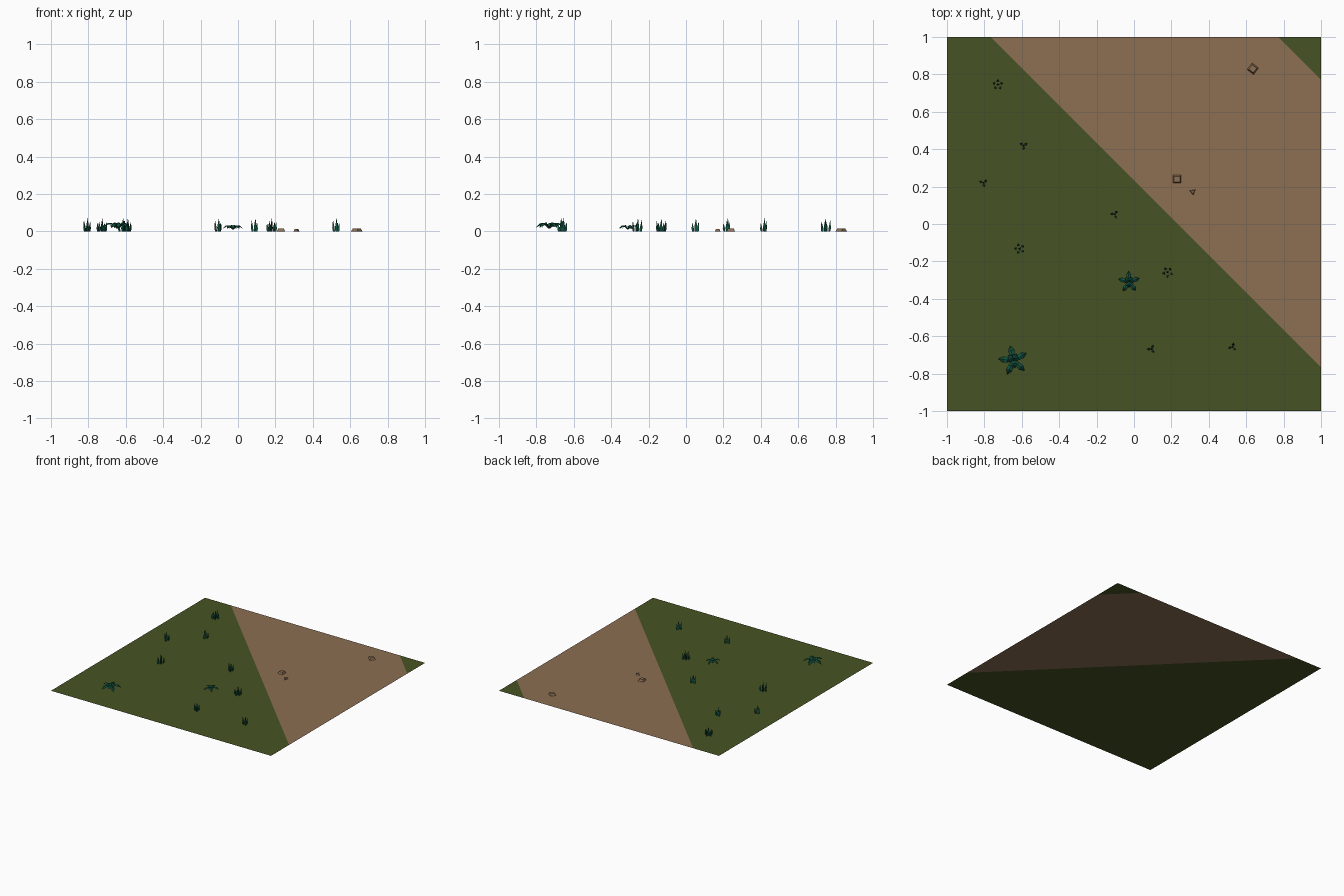
import bpy, bmesh, math, random
from mathutils import Vector

if "Cube" in bpy.data.objects:
    bpy.data.objects.remove(bpy.data.objects["Cube"])
random.seed(4)

def material(name, col):
    m = bpy.data.materials.new(name)
    m.diffuse_color = (*col, 1)
    m.use_nodes = True
    m.node_tree.nodes["Principled BSDF"].inputs["Base Color"].default_value = m.diffuse_color
    return m

GRASS = material("grass green", (0.062, 0.086, 0.017))
DIRT = material("dirt brown", (0.262, 0.156, 0.084))
LEAF = material("leaf teal", (0.006, 0.088, 0.052))

def finish(bm, name, mats, loc=(0, 0, 0)):
    me = bpy.data.meshes.new(name)
    bm.to_mesh(me)
    bm.free()
    for m in mats:
        me.materials.append(m)
    ob = bpy.data.objects.new(name, me)
    ob.location = loc
    bpy.context.collection.objects.link(ob)
    return ob

# Ground sheet, cut by two diagonals into grass and a dirt path
bm = bmesh.new()
bmesh.ops.create_grid(bm, x_segments=1, y_segments=1, size=1)
for d in (0.235, 1.77):
    bmesh.ops.bisect_plane(bm, geom=bm.verts[:] + bm.edges[:] + bm.faces[:],
                           plane_co=(d, 0, 0), plane_no=(1, 1, 0))
for f in bm.faces:
    c = f.calc_center_median()
    f.material_index = int(0.235 < c.x + c.y < 1.77)
finish(bm, "ground", [GRASS, DIRT])

def blade(bm, base, ang, lean, h, w):
    """Upright spike: three-sided, widest a little above the ground."""
    out = Vector((math.cos(ang), math.sin(ang), 0))
    rings = []
    for z, r, o in ((0, 0.75, 0), (0.3 * h, 1, 0.35 * lean)):
        ring = []
        for k in range(3):
            a = ang + math.tau * k / 3
            ring.append(bm.verts.new(base + out * o + Vector((math.cos(a) * w * r, math.sin(a) * w * r, z))))
        rings.append(ring)
    tip = bm.verts.new(base + out * lean + Vector((0, 0, h)))
    for k in range(3):
        n = (k + 1) % 3
        bm.faces.new((rings[0][k], rings[0][n], rings[1][n], rings[1][k]))
        bm.faces.new((rings[1][k], rings[1][n], tip))

def tuft(name, x, y, count, spread, turn):
    bm = bmesh.new()
    heights = (0.052, 0.062, 0.045, 0.056, 0.048)
    blade(bm, Vector((0, 0, 0)), turn, 0.002, 0.072, 0.009)
    for i in range(count):
        a = turn + math.tau * i / count
        base = Vector((math.cos(a), math.sin(a), 0)) * spread
        blade(bm, base, a, 0.006, heights[i], 0.008)
    finish(bm, name, [LEAF], (x, y, 0))

# Grass tufts: small with three outer blades, large with five
for i, (x, y) in enumerate([(-0.59, 0.42), (-0.805, 0.22), (-0.103, 0.052), (0.093, -0.668), (0.527, -0.658)]):
    tuft(f"small_grass_tuft_{i}", x, y, 3, 0.014, 0.5 + i * 0.2)
for i, (x, y) in enumerate([(-0.728, 0.745), (-0.612, -0.132), (0.18, -0.258)]):
    tuft(f"large_grass_tuft_{i}", x, y, 5, 0.020, 0.3 + i * 0.3)

def leaf(bm, ang, length, top, w):
    """Arching leaf folded along its midrib: (distance, height, half width)."""
    out = Vector((math.cos(ang), math.sin(ang), 0))
    side = Vector((-out.y, out.x, 0))
    rows = []
    for d, z, s in ((0.03, 0.35, 0.25), (0.38, 0.95, 0.8), (0.68, 0.9, 1), (1, 0.4, 0)):
        c = out * d * length + Vector((0, 0, z * top))
        if s:
            drop = Vector((0, 0, 0.16 * top * s))
            rows.append([bm.verts.new(p) for p in (c - side * s * w - drop, c, c + side * s * w - drop)])
        else:
            tip = bm.verts.new(c)
    for a, b in zip(rows, rows[1:]):
        for k in (0, 1):
            bm.faces.new((a[k], b[k], b[k + 1], a[k + 1]))
    for k in (0, 1):
        bm.faces.new((rows[-1][k], tip, rows[-1][k + 1]))

def fern(name, x, y, radius, top, turn):
    bm = bmesh.new()
    for i in range(5):
        a = math.radians(turn + 72 * i)
        leaf(bm, a, radius, top, radius * 0.21)
        if i % 2 == 0:
            leaf(bm, a + 0.6, radius * 0.5, top * 1.05, radius * 0.17)
    finish(bm, name, [LEAF], (x, y, 0))

# Broad-leaved plants
fern("large_leafy_plant", -0.645, -0.73, 0.081, 0.048, 102)
fern("small_leafy_plant", -0.027, -0.31, 0.059, 0.034, 92)

def stone(name, x, y, sides, radius, h, turn):
    bm = bmesh.new()
    bmesh.ops.create_cone(bm, cap_ends=True, segments=sides, radius1=radius, radius2=radius * 0.68, depth=h)
    ob = finish(bm, name, [DIRT], (x, y, h / 2))
    ob.rotation_euler.z = math.radians(turn)

# Low stones on the path
stone("stone_far", 0.635, 0.83, 4, 0.031, 0.016, 8)
stone("stone_middle", 0.23, 0.24, 4, 0.031, 0.016, 45)
stone("stone_small", 0.314, 0.172, 3, 0.018, 0.012, 70)
